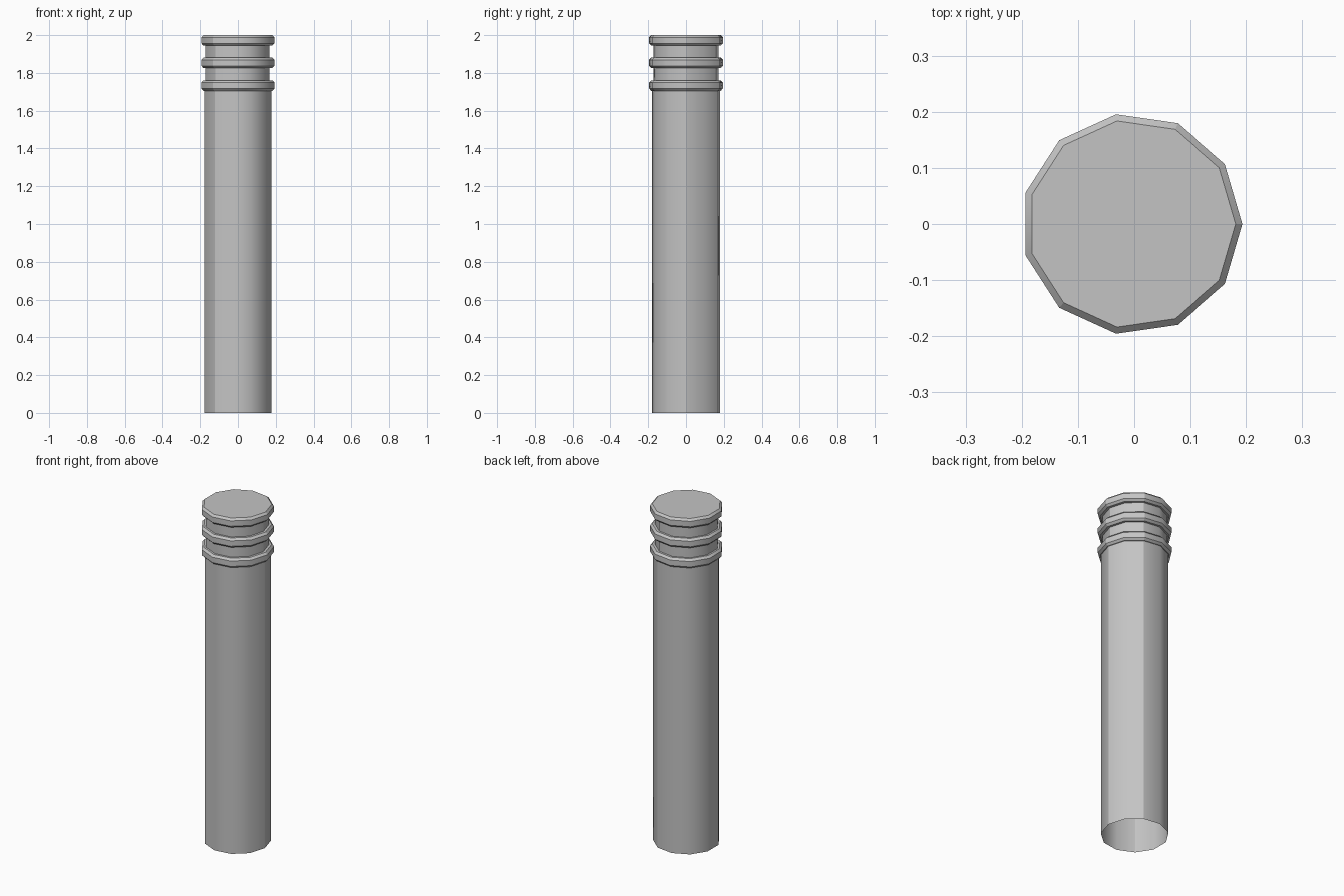
import bpy, bmesh, math

SIDES = 11
AXIS_X = -0.004            # odd-sided section: shift so the bounds are centred
SHARP_CORNERS = (0, 2, 7)  # corners of the section that keep a hard edge

cube = bpy.data.objects.get("Cube")
if cube:
    bpy.data.objects.remove(cube)

grey = bpy.data.materials.new("stone_grey")
grey.use_nodes = True
color = (0.55, 0.55, 0.55, 1)
grey.diffuse_color = color
grey.node_tree.nodes["Principled BSDF"].inputs["Base Color"].default_value = color


def turned_part(name, profile, axis_x=AXIS_X, cap_bottom=False, cap_top=False):
    """Sweep a (radius, height) profile around the vertical axis."""
    bm = bmesh.new()
    loops = []
    for radius, z in profile:
        angles = [math.tau * i / SIDES for i in range(SIDES)]
        loops.append([bm.verts.new((axis_x + radius * math.cos(a),
                                    radius * math.sin(a), z)) for a in angles])
    for low, high in zip(loops, loops[1:]):
        for i in range(SIDES):
            j = (i + 1) % SIDES
            bm.faces.new((low[i], low[j], high[j], high[i]))
    if cap_bottom:
        bm.faces.new(loops[0][::-1])
    if cap_top:
        bm.faces.new(loops[-1])
    hard = [bm.edges.get((low[i], high[i]))
            for low, high in zip(loops, loops[1:]) for i in SHARP_CORNERS]
    mesh = bpy.data.meshes.new(name)
    bm.edges.index_update()
    hard_ids = [e.index for e in hard]
    bm.to_mesh(mesh)
    bm.free()
    mesh.materials.append(grey)
    obj = bpy.data.objects.new(name, mesh)
    bpy.context.collection.objects.link(obj)

    bpy.ops.object.select_all(action="DESELECT")
    obj.select_set(True)
    bpy.context.view_layer.objects.active = obj
    bpy.ops.object.shade_smooth_by_angle(angle=math.radians(36))
    for k in hard_ids:
        mesh.edges[k].use_edge_sharp = True
    return obj


# Long hollow shaft, open underneath
turned_part("shaft", [(0.181, 0), (0.181, 1.73)])

# Narrow neck behind the rings
turned_part("neck", [(0.173, 1.72), (0.173, 1.97)], axis_x=-0.006)

# Three chamfered collar rings, the top one closing the post
HEIGHT, CHAMFER, OUTER = 0.056, 0.012, 0.1975
for name, top in (("top_ring", 2.0), ("middle_ring", 1.881), ("lower_ring", 1.761)):
    base = top - HEIGHT
    turned_part(name, [(OUTER - CHAMFER, base), (OUTER, base + CHAMFER),
                       (OUTER, top - CHAMFER), (OUTER - CHAMFER, top)],
                cap_bottom=True, cap_top=True)
